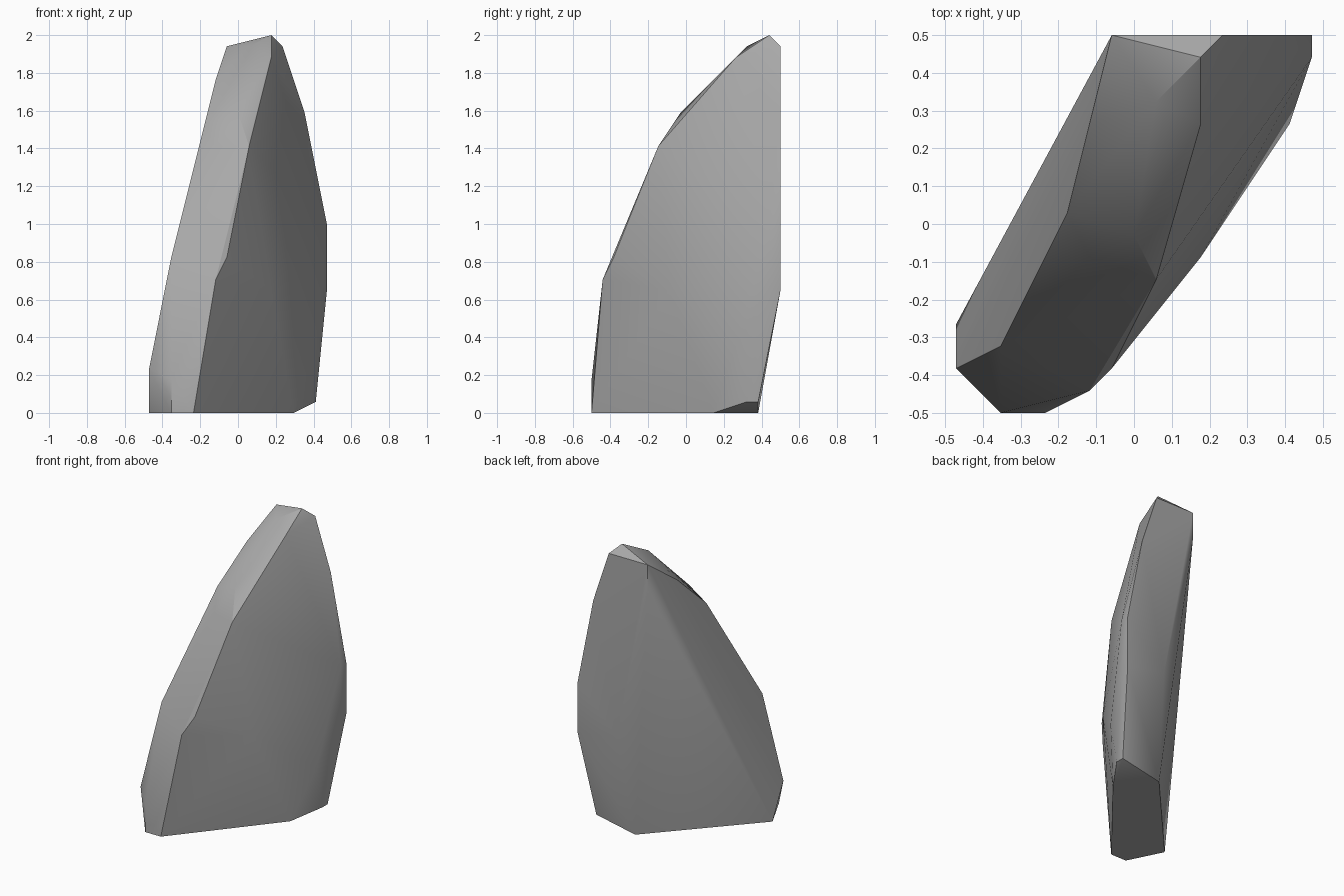
import bpy
import bmesh
from math import radians
from mathutils import Vector

default_cube = bpy.data.objects.get("Cube")
if default_cube:
    bpy.data.objects.remove(default_cube, do_unlink=True)

# Stone material
stone = bpy.data.materials.new("stone_grey")
stone.use_nodes = True
colour = (0.4, 0.4, 0.4, 1)
stone.diffuse_color = colour
stone.node_tree.nodes["Principled BSDF"].inputs["Base Color"].default_value = colour

# Corners of the slab, counted in grid steps of one seventeenth
STEP = 1 / 17
foot = [(-8, 4, 0), (-6, 0, 0), (-4, 0, 0), (5, 11, 0), (2, 15, 0)]
lower_corners = [(-8, 2, 4), (-6, 0, 3), (7, 14, 1), (7, 15, 1), (7, 13, 6)]
front_edge = [(-6, 3, 14), (-2, 1, 12), (-1, 2, 14), (3, 7, 11)]
shoulder = [(-3, 9, 26), (-2, 7, 24), (0, 8, 27), (1, 6, 24), (-2, 13, 30)]
back_edge = [(8, 16, 11), (8, 17, 11), (8, 16, 17), (8, 17, 17),
             (6, 17, 27), (3, 17, 12), (-1, 17, 30)]
tip = [(-1, 17, 33), (1, 14, 33), (3, 13, 32), (3, 16, 34), (4, 17, 33)]


def grid_point(corner):
    x, y, z = corner
    return Vector((x, y - 8.5, z)) * STEP


# Wrap the corners in a faceted shell
bm = bmesh.new()
for section in (foot, lower_corners, front_edge, shoulder, back_edge, tip):
    for corner in section:
        bm.verts.new(grid_point(corner))
hull = bmesh.ops.convex_hull(bm, input=bm.verts[:])
spare = {g for g in hull["geom_interior"] + hull["geom_unused"]
         if isinstance(g, bmesh.types.BMVert)}
bmesh.ops.delete(bm, geom=list(spare), context="VERTS")
bmesh.ops.dissolve_limit(bm, angle_limit=radians(0.5),
                         verts=bm.verts[:], edges=bm.edges[:])
bmesh.ops.recalc_face_normals(bm, faces=bm.faces[:])

mesh = bpy.data.meshes.new("rock_slab")
bm.to_mesh(mesh)
bm.free()
mesh.materials.append(stone)

rock = bpy.data.objects.new("rock_slab", mesh)
bpy.context.collection.objects.link(rock)

# Soft facets with crisp outer edges
bpy.ops.object.select_all(action="DESELECT")
rock.select_set(True)
bpy.context.view_layer.objects.active = rock
bpy.ops.object.shade_smooth_by_angle(angle=radians(30))
